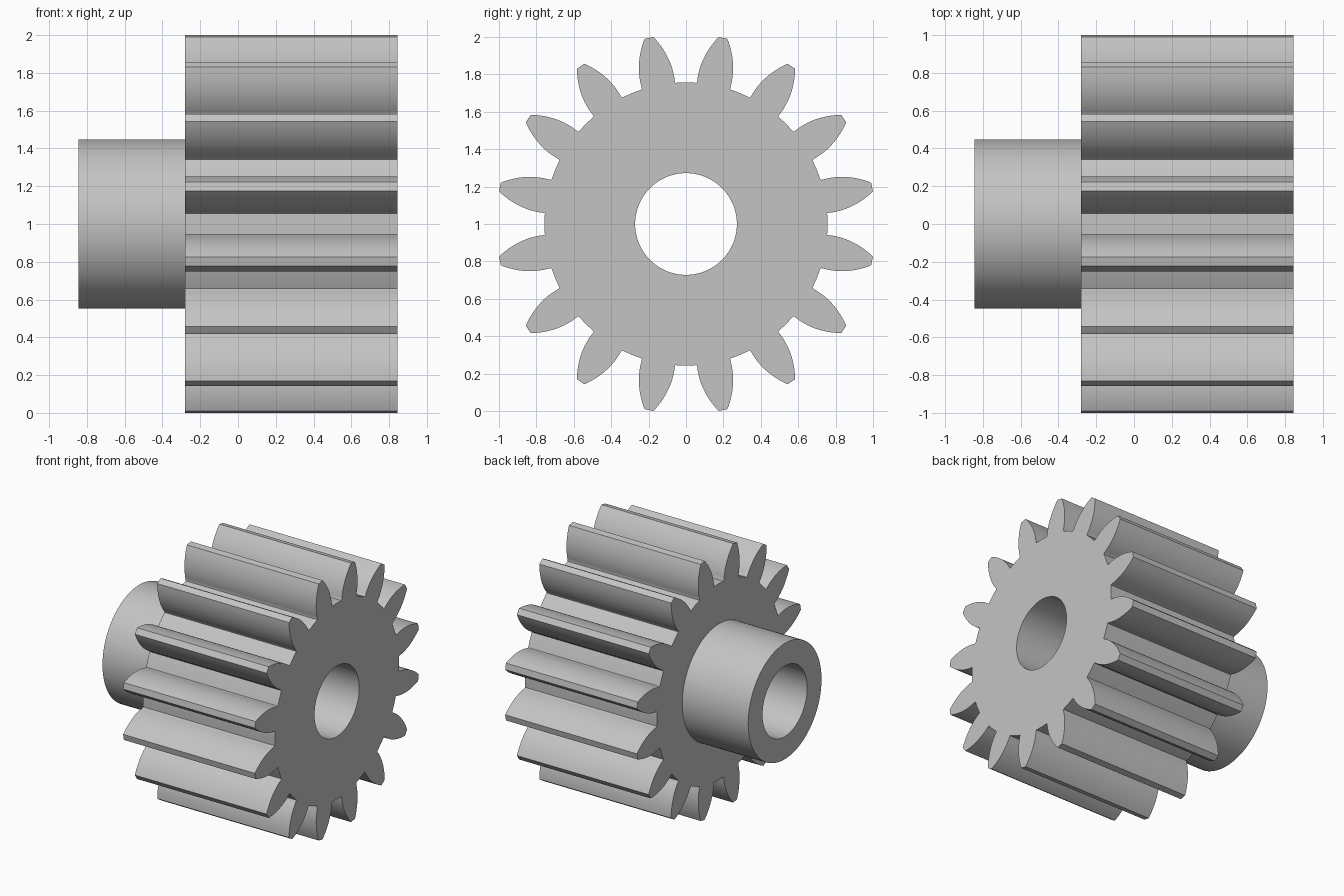
import bpy, bmesh
from math import sin, cos, radians, pi

if "Cube" in bpy.data.objects:
    bpy.data.objects.remove(bpy.data.objects["Cube"])

TEETH = 16
ROOT_R, FLANK_R, TIP_R = 0.757, 0.765, 1.0145
HUB_R, BORE_R = 0.447, 0.272
FRONT_X, SHOULDER_X, HUB_X = 0.844, -0.281, -0.844
FLANK_STEPS = 12
SIDES = 96


def polar(radius, angle):
    return radius * sin(angle), 1 + radius * cos(angle)


def circle(radius):
    return [polar(radius, 2 * pi * i / SIDES) for i in range(SIDES)]


def gear_outline():
    # Half of one tooth as (radius, half angle), from root to tip
    half = [(ROOT_R, radians(7.0))]
    for i in range(FLANK_STEPS + 1):
        t = i / FLANK_STEPS
        half.append((FLANK_R + (TIP_R - FLANK_R) * t,
                     radians(6.75 - 5.4 * t ** 1.77)))
    tooth = [(r, -a) for r, a in half] + [(r, a) for r, a in reversed(half)]
    tooth.append((ROOT_R, pi / TEETH))
    pitch = 2 * pi / TEETH
    return [polar(r, a + (k + 0.5) * pitch) for k in range(TEETH) for r, a in tooth]


bm = bmesh.new()


def ring(points, x):
    verts = [bm.verts.new((x, y, z)) for y, z in points]
    for i, v in enumerate(verts):
        bm.edges.new((verts[i - 1], v))
    return verts


def wall(a, b):
    for i in range(len(a)):
        bm.faces.new((a[i - 1], a[i], b[i], b[i - 1]))


def cap(outer, inner):
    edges = [bm.edges.get((loop[i - 1], loop[i]))
             for loop in (outer, inner) for i in range(len(loop))]
    bmesh.ops.triangle_fill(bm, edges=edges, use_beauty=True)


# Section loops along the axle
teeth_front = ring(gear_outline(), FRONT_X)
teeth_back = ring(gear_outline(), SHOULDER_X)
hub_base = ring(circle(HUB_R), SHOULDER_X)
hub_end = ring(circle(HUB_R), HUB_X)
bore_front = ring(circle(BORE_R), FRONT_X)
bore_back = ring(circle(BORE_R), HUB_X)

# Flat faces of the wheel and hub
cap(teeth_front, bore_front)
cap(teeth_back, hub_base)
wall(hub_end, bore_back)

# Toothed rim, hub side and through bore
wall(teeth_front, teeth_back)
wall(hub_base, hub_end)
wall(bore_front, bore_back)

bmesh.ops.recalc_face_normals(bm, faces=bm.faces[:])
mesh = bpy.data.meshes.new("spur_gear_with_hub")
bm.to_mesh(mesh)
bm.free()
gear = bpy.data.objects.new("spur_gear_with_hub", mesh)
bpy.context.collection.objects.link(gear)

# Plain grey metal
colour = (0.55, 0.55, 0.55, 1)
mat = bpy.data.materials.new("light_grey")
mat.use_nodes = True
mat.diffuse_color = colour
mat.node_tree.nodes["Principled BSDF"].inputs["Base Color"].default_value = colour
mesh.materials.append(mat)

bpy.ops.object.select_all(action='DESELECT')
gear.select_set(True)
bpy.context.view_layer.objects.active = gear
bpy.ops.object.shade_smooth_by_angle(angle=radians(25))
